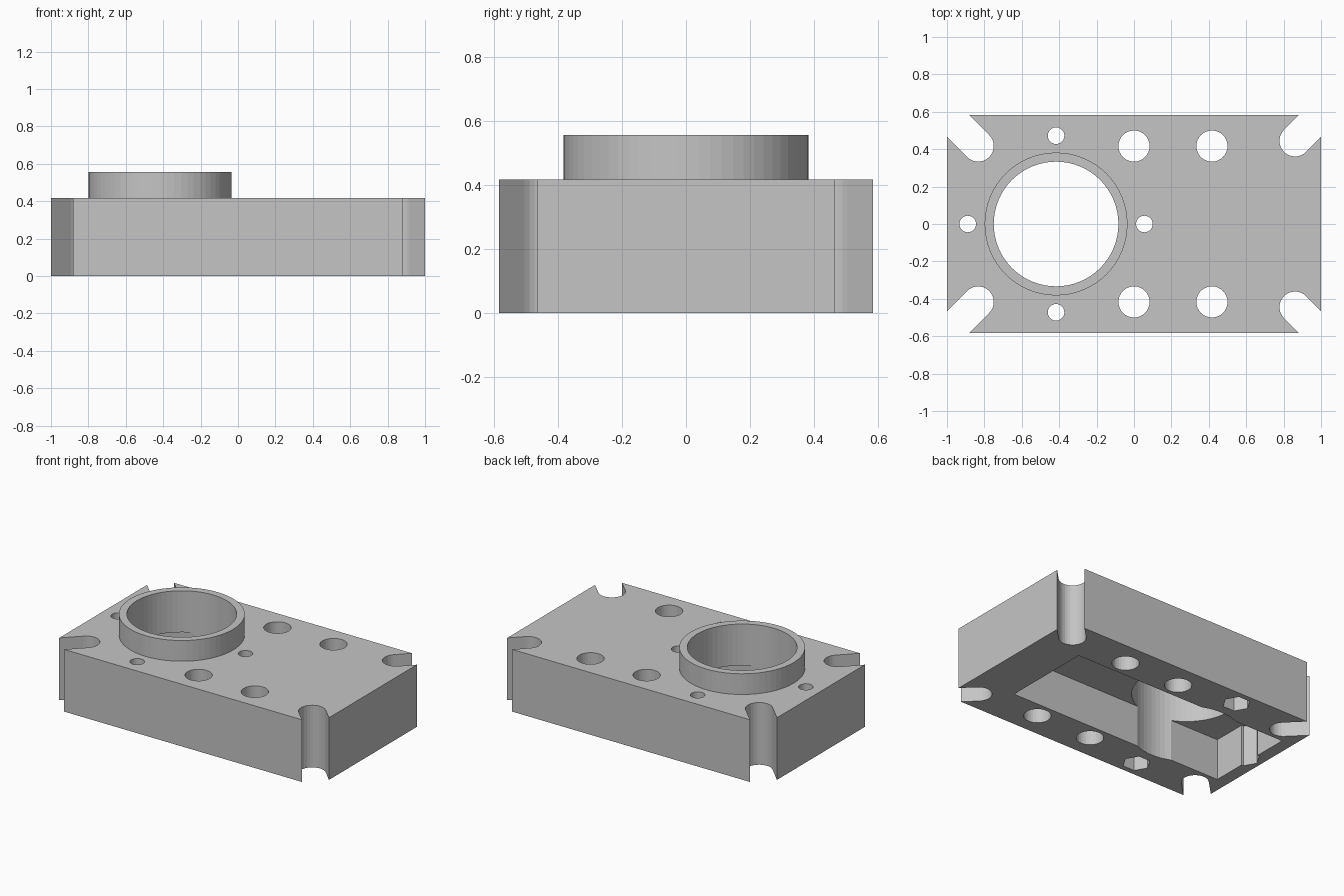
import bpy
import bmesh
from math import cos, sin, pi, atan2
from mathutils import Vector

cube = bpy.data.objects.get("Cube")
if cube:
    bpy.data.objects.remove(cube, do_unlink=True)

MM = 1 / 36                      # design unit: one millimetre
HEIGHT, POCKET, BOSS_TOP = 15 * MM, 10 * MM, 20 * MM
BORE_X, BOLT_RADIUS = -15 * MM, 17 * MM

grey = bpy.data.materials.new("plain grey")
grey.use_nodes = True
grey.diffuse_color = (0.56, 0.56, 0.56, 1)
grey.node_tree.nodes["Principled BSDF"].inputs["Base Color"].default_value = grey.diffuse_color


def prism(name, outline, z0, z1):
    """Extrude a counter-clockwise outline from z0 to z1."""
    bm = bmesh.new()
    face = bm.faces.new([bm.verts.new((x, y, z0)) for x, y in outline])
    top = bmesh.ops.extrude_face_region(bm, geom=[face])["geom"]
    bmesh.ops.translate(bm, vec=(0, 0, z1 - z0),
                        verts=[v for v in top if isinstance(v, bmesh.types.BMVert)])
    bmesh.ops.recalc_face_normals(bm, faces=bm.faces)
    mesh = bpy.data.meshes.new(name)
    bm.to_mesh(mesh)
    bm.free()
    mesh.materials.append(grey)
    obj = bpy.data.objects.new(name, mesh)
    bpy.context.collection.objects.link(obj)
    return obj


def rect(x0, x1, y):
    return [(x0, -y), (x1, -y), (x1, y), (x0, y)]


def circle(x, y, r, n):
    return [(x + r * cos(2 * pi * i / n), y + r * sin(2 * pi * i / n)) for i in range(n)]


def slot(x, y, r, n=14):
    """Round-ended slot running diagonally out through the nearest corner."""
    out = atan2(1 if y > 0 else -1, 1 if x > 0 else -1)
    arc = [(x + r * cos(a), y + r * sin(a))
           for a in (out + pi / 2 + pi * i / n for i in range(n + 1))]
    far = Vector((cos(out), sin(out))) * 0.6
    return arc + [(px + far.x, py + far.y) for px, py in (arc[-1], arc[0])]


def combine(body, tool, operation):
    """Apply a boolean and discard the tool."""
    tool.hide_render = True
    mod = body.modifiers.new("boolean", 'BOOLEAN')
    mod.operation, mod.object, mod.solver = operation, tool, 'EXACT'
    graph = bpy.context.evaluated_depsgraph_get()
    mesh = bpy.data.meshes.new_from_object(body.evaluated_get(graph))
    body.modifiers.clear()
    body.data = mesh
    bpy.data.objects.remove(tool, do_unlink=True)


def cut(outline, z0=-0.1, z1=0.8):
    combine(housing, prism("cutter", outline, z0, z1), 'DIFFERENCE')


# Block with round collar
housing = prism("housing_block", rect(-1, 1, 21 * MM), 0, HEIGHT)
collar = prism("collar", circle(BORE_X, 0, 13.75 * MM, 64), 12 * MM, BOSS_TOP)
combine(housing, collar, 'UNION')

# Underside pocket and main bore
cut(rect(-33 * MM, 25 * MM, 11 * MM), z1=POCKET)
cut(circle(BORE_X, 0, 12 * MM, 64))

# Screw holes around the bore, with nut recesses below
for i in range(4):
    x = BORE_X + BOLT_RADIUS * cos(i * pi / 2)
    y = BOLT_RADIUS * sin(i * pi / 2)
    cut(circle(x, y, 1.6 * MM, 24))
    if i != 0:
        cut(circle(x, y, 3.1 * MM, 6), z1=POCKET)

# Through holes and corner slots on both sides
for side in (-1, 1):
    for x in (0, 15 * MM):
        cut(circle(x, side * 15 * MM, 3 * MM, 32))
    cut(slot(-30 * MM, side * 15 * MM, 3 * MM))
    cut(slot(31 * MM, side * 16 * MM, 3 * MM))
